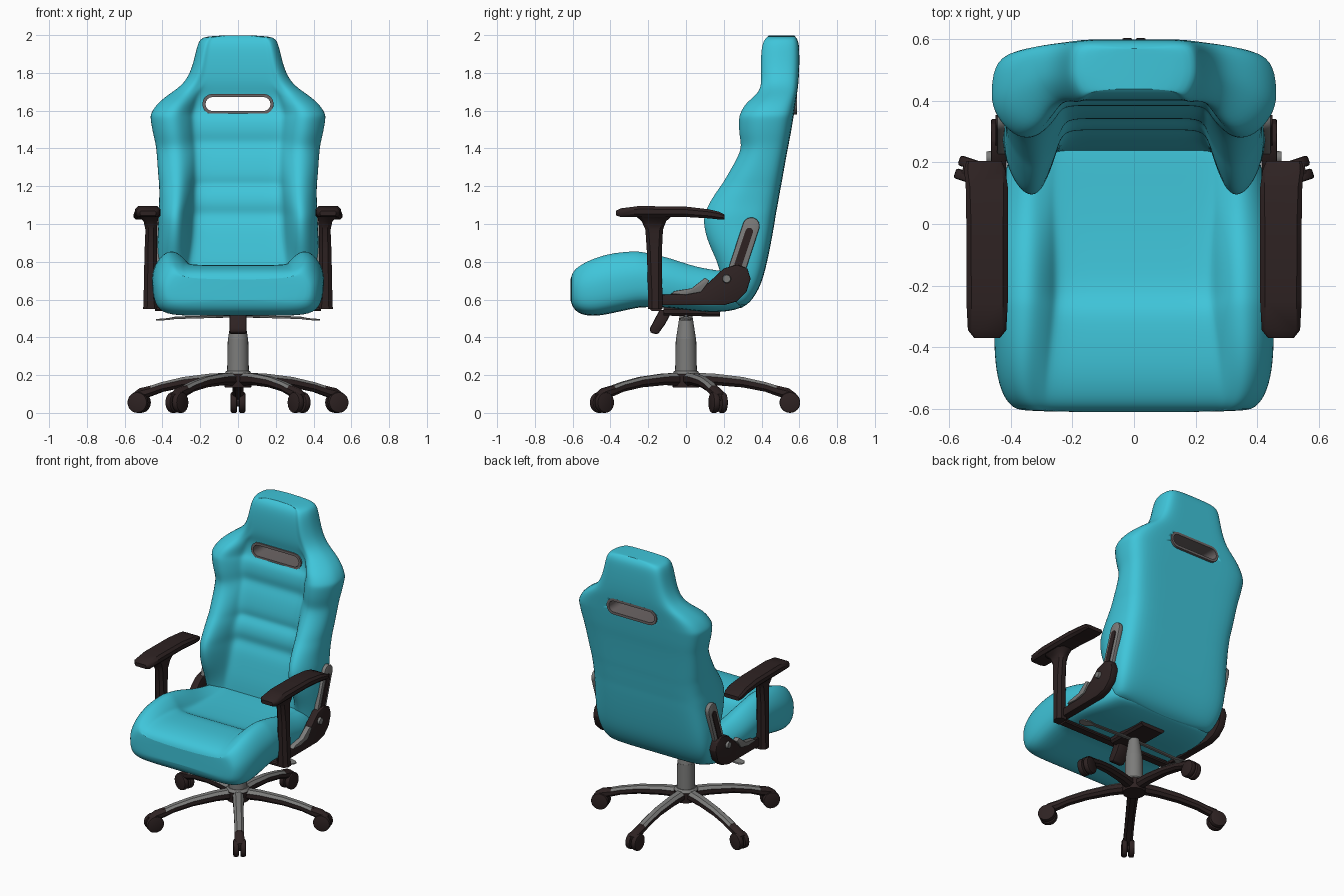
import bpy, bmesh, math
from mathutils import Vector, Matrix

cube = bpy.data.objects.get("Cube")
if cube:
    bpy.data.objects.remove(cube)


def material(name, rgb):
    m = bpy.data.materials.new(name)
    m.use_nodes = True
    m.diffuse_color = (*rgb, 1)
    m.node_tree.nodes["Principled BSDF"].inputs["Base Color"].default_value = (*rgb, 1)
    return m


TEAL = material("teal upholstery", (0.05, 0.56, 0.70))
DARK = material("dark brown plastic", (0.027, 0.016, 0.016))
GREY = material("grey metal", (0.20, 0.20, 0.195))
TRIM = material("slot trim grey", (0.15, 0.13, 0.13))


def finish(name, bm, mats, subsurf=0, bevel=0, angle=40):
    bmesh.ops.recalc_face_normals(bm, faces=bm.faces)
    me = bpy.data.meshes.new(name)
    bm.to_mesh(me)
    bm.free()
    for m in mats:
        me.materials.append(m)
    ob = bpy.data.objects.new(name, me)
    bpy.context.collection.objects.link(ob)
    bpy.ops.object.select_all(action="DESELECT")
    ob.select_set(True)
    bpy.context.view_layer.objects.active = ob
    if subsurf:
        mod = ob.modifiers.new("Smooth", "SUBSURF")
        mod.levels = mod.render_levels = subsurf
        bpy.ops.object.modifier_apply(modifier=mod.name)
    if bevel:
        mod = ob.modifiers.new("Bevel", "BEVEL")
        mod.width, mod.segments = bevel, 2
        bpy.ops.object.modifier_apply(modifier=mod.name)
    bpy.ops.object.shade_smooth_by_angle(angle=math.radians(angle))
    return ob


def loft(rings, caps="ngon"):
    """Skin closed rings; 'strip' caps join mirrored ring points with quads."""
    bm = bmesh.new()
    vs = [[bm.verts.new(p) for p in r] for r in rings]
    n = len(vs[0])
    for a, b in zip(vs, vs[1:]):
        for i in range(n):
            bm.faces.new((a[i], a[(i + 1) % n], b[(i + 1) % n], b[i]))
    for r in (vs[0], vs[-1]):
        if caps == "ngon":
            bm.faces.new(r)
            continue
        for i in range(n // 2):
            quad = [r[i], r[i + 1], r[-i - 1], r[-i]]
            bm.faces.new(list(dict.fromkeys(quad)))
    return bm


def box_loft(name, rows, place, mat, angle=40):
    """Rows of (t, a0, a1, b0, b1): chamfered rectangles along t."""
    rings = []
    for t, a0, a1, b0, b1 in rows:
        c = 0.28 * min(a1 - a0, b1 - b0)
        pts = [(a0 + c, b0), (a1 - c, b0), (a1, b0 + c), (a1, b1 - c),
               (a1 - c, b1), (a0 + c, b1), (a0, b1 - c), (a0, b0 + c)]
        rings.append([place(t, a, b) for a, b in pts])
    return finish(name, loft(rings), mat if isinstance(mat, list) else [mat], angle=angle)


def cylinder(name, r1, r2, depth, matrix, mat, bevel=0):
    bm = bmesh.new()
    bmesh.ops.create_cone(bm, cap_ends=True, segments=24, radius1=r1, radius2=r2,
                          depth=depth, matrix=matrix)
    return finish(name, bm, [mat], bevel=bevel)


def plate(name, outline, x0, x1, mat, bevel=0.006):
    """Extrude a (y, z) outline between two x values."""
    rings = [[(x, y, z) for y, z in outline] for x in (x0, x1)]
    return finish(name, loft(rings), [mat], bevel=bevel)


def capsule(c0, c1, r, n=8):
    """Rounded bar outline between two 2D points."""
    d = math.atan2(c1[1] - c0[1], c1[0] - c0[0])
    return [(c[0] + r * math.cos(d + s + math.pi * i / n), c[1] + r * math.sin(d + s + math.pi * i / n))
            for c, s in ((c1, -math.pi / 2), (c0, math.pi / 2)) for i in range(n + 1)]


def cushion_ring(w, lo, hi, p, pw):
    """Bolstered section: p is the centre panel level, hi the bolster crest."""
    t, g = hi - lo, w - pw
    half = [(0, p), (pw * .6, p), (pw - .012, p), (pw + .004, p + (hi - p) * .35),
            (pw + g * .25, hi - (hi - p) * .12), (pw + g * .48, hi + .008), (pw + g * .75, hi - t * .06),
            (w * 1.0, hi - t * .3), (w * 1.01, lo + t * .45), (w * .98, lo + t * .13),
            (w * .82, lo), (w * .4, lo), (0, lo)]
    return half + [(-u, v) for u, v in half[-2:0:-1]]


# Backrest: z, half width, back y, bolster y, panel y, panel half width
back_rows = [
    (.555, .34, .29, .21, .23, .22), (.585, .38, .345, .20, .23, .25), (.68, .415, .40, .20, .235, .27),
    (.80, .425, .43, .17, .245, .265), (.90, .425, .45, .115, .265, .255), (1.0, .42, .468, .09, .285, .25),
    (1.05, .42, .475, .095, .315, .248), (1.10, .415, .485, .115, .30, .245), (1.17, .415, .497, .16, .315, .24),
    (1.21, .415, .505, .19, .35, .235), (1.25, .42, .512, .215, .335, .235), (1.38, .428, .535, .292, .365, .235),
    (1.43, .435, .545, .292, .395, .24), (1.48, .448, .555, .282, .38, .245), (1.56, .462, .568, .28, .39, .25),
    (1.585, .46, .572, .287, .415, .25), (1.64, .425, .58, .315, .425, .235), (1.69, .36, .588, .385, .42, .215),
    (1.74, .285, .595, .405, .405, .17), (1.82, .243, .60, .40, .40, .15), (1.92, .22, .60, .402, .402, .14),
    (1.975, .205, .595, .415, .415, .13), (2.0, .17, .57, .445, .445, .11)]
rings = [[(u, -v, z) for u, v in cushion_ring(w, -b, -f, -p, pw)]
         for z, w, b, f, p, pw in back_rows]
backrest = finish("backrest", loft(rings, "strip"), [TEAL], subsurf=2, angle=60)

# Slot through the backrest, lined with a trim ring
slot = capsule((-.135, 1.635), (.135, 1.635), .05)
bm = loft([[(x, y, z) for x, z in slot] for y in (.1, .9)])
cutter = finish("slot_cutter", bm, [TRIM])
cutter.hide_render = True
mod = backrest.modifiers.new("Slot", "BOOLEAN")
mod.operation, mod.object, mod.solver = "DIFFERENCE", cutter, "EXACT"
bpy.context.view_layer.objects.active = backrest
bpy.ops.object.modifier_apply(modifier=mod.name)
bpy.data.objects.remove(cutter)
inner = capsule((-.135, 1.635), (.135, 1.635), .037)
outer = capsule((-.135, 1.635), (.135, 1.635), .054)
loops = [[(x, y, z) for x, z in o] for o, y in ((outer, .41), (outer, .588), (inner, .588), (inner, .41))]
bm = loft(loops + loops[:1])
bmesh.ops.delete(bm, geom=[f for f in bm.faces if len(f.verts) > 4], context="FACES")
bmesh.ops.remove_doubles(bm, verts=bm.verts, dist=1e-5)
finish("slot_trim", bm, [TRIM])

# Seat: y, half width, bottom z, bolster z, panel z, panel half width
seat_rows = [
    (-.612, .35, .60, .70, .70, .27), (-.60, .39, .555, .745, .735, .28), (-.56, .425, .52, .78, .762, .29),
    (-.48, .447, .51, .82, .782, .285), (-.38, .453, .53, .847, .785, .275), (-.27, .453, .555, .855, .78, .265),
    (-.235, .452, .56, .852, .745, .262), (-.10, .447, .56, .825, .735, .262), (.03, .435, .54, .775, .73, .265),
    (.16, .42, .53, .75, .73, .265), (.27, .39, .545, .74, .73, .25), (.31, .36, .57, .72, .715, .24)]
rings = [[(u, y, v) for u, v in cushion_ring(w, lo, hi, p, pw)]
         for y, w, lo, hi, p, pw in seat_rows]
finish("seat", loft(rings, "strip"), [TEAL], subsurf=2, angle=60)

# Arms, recliner brackets and levers on both sides
for side, s in (("left", 1), ("right", -1)):
    box_loft(side + "_armrest_pad", [
        (-.37, .435, .52, 1.045, 1.07), (-.345, .415, .54, 1.037, 1.083), (-.25, .41, .545, 1.037, 1.095),
        (0, .41, .545, 1.037, 1.092), (.12, .41, .547, 1.03, 1.078), (.175, .418, .552, 1.024, 1.065),
        (.205, .43, .545, 1.025, 1.05)], lambda t, a, b: (a * s, t, b), DARK)
    box_loft(side + "_armrest_post", [
        (.55, .42, .502, -.20, -.125), (.60, .425, .50, -.20, -.125), (.85, .43, .495, -.207, -.128),
        (.97, .43, .49, -.215, -.122), (1.015, .425, .50, -.235, -.105), (1.045, .42, .53, -.27, -.07)],
        lambda t, a, b: (a * s, b, t), DARK)
    plate(side + "_recliner_bracket", [
        (-.18, .57), (-.18, .625), (.04, .632), (.12, .69), (.20, .765), (.27, .785), (.325, .765),
        (.342, .71), (.32, .64), (.27, .59), (.20, .57)], .415 * s, .465 * s, DARK)
    plate(side + "_back_bracket", capsule((.27, .76), (.345, .99), .045), .415 * s, .445 * s, GREY)
    plate(side + "_back_bracket_slot", capsule((.275, .78), (.335, .96), .02), .43 * s, .45 * s, DARK, 0)
    plate(side + "_recline_lever", [(-.08, .63), (-.06, .645), (.03, .66), (.10, .715), (.125, .70),
                                    (.08, .64), (.0, .625)], .44 * s, .475 * s, GREY, .004)
    cylinder(side + "_pivot_bolt", .024, .02, .02, Matrix.Translation((.47 * s, .215, .71))
             @ Matrix.Rotation(s * math.pi / 2, 4, "Y"), GREY)
    box_loft(side + "_height_lever", [
        (.03, -.012, .012, .505, .52), (.33, -.012, .012, .497, .51), (.37, -.035, .03, .492, .502),
        (.42, -.03, .025, .488, .498), (.435, -.01, .01, .49, .496)],
        lambda t, a, b: (t * s, a, b), GREY)

# Under-seat mechanism
box_loft("arm_crossbar", [(-.44, -.19, -.13, .54, .565), (.44, -.19, -.13, .54, .565)],
         lambda t, a, b: (t, a, b), DARK)
box_loft("tilt_mechanism", [(-.12, -.09, .09, .515, .56), (.18, -.09, .09, .51, .56)],
         lambda t, a, b: (a, t, b), DARK)
plate("tilt_paddle", [(-.14, .545), (-.07, .545), (-.11, .47), (-.15, .415), (-.19, .425), (-.19, .45)],
      -.045, .045, DARK, .01)

# Gas column and hub
for name, z0, z1, r0, r1, mat in (("column_lower", .20, .39, .058, .054, GREY),
                                  ("column_upper", .39, .515, .053, .034, GREY),
                                  ("base_hub", .135, .205, .07, .075, DARK),
                                  ("base_hub_cap", .205, .222, .075, .062, GREY)):
    cylinder(name, r0, r1, z1 - z0, Matrix.Translation((0, 0, (z0 + z1) / 2)), mat)

# Five legs with twin-wheel casters
for i in range(5):
    turn = Matrix.Rotation(math.pi / 2 + i * math.tau / 5, 4, "Z")
    leg = box_loft(f"base_leg_{i + 1}", [
        (.03, -.035, .035, .145, .213), (.15, -.033, .033, .147, .208), (.30, -.03, .03, .135, .19),
        (.42, -.029, .029, .112, .163), (.48, -.029, .029, .09, .145), (.545, -.03, .03, .07, .13),
        (.585, -.024, .024, .065, .10)], lambda t, a, b: turn @ Vector((t, a, b)), [DARK, GREY])
    for f in leg.data.polygons:
        if f.normal.z > .4 and f.center.xy.length < .46:
            f.material_index = 1
    for j, off in enumerate((-.022, .022)):
        cylinder(f"caster_{i + 1}_wheel_{j + 1}", .055, .055, .034, turn
                 @ Matrix.Translation((.55, off, .055)) @ Matrix.Rotation(math.pi / 2, 4, "X"), DARK, .008)
    cylinder(f"caster_{i + 1}_axle", .02, .02, .03, turn @ Matrix.Translation((.55, 0, .055))
             @ Matrix.Rotation(math.pi / 2, 4, "X"), DARK)
